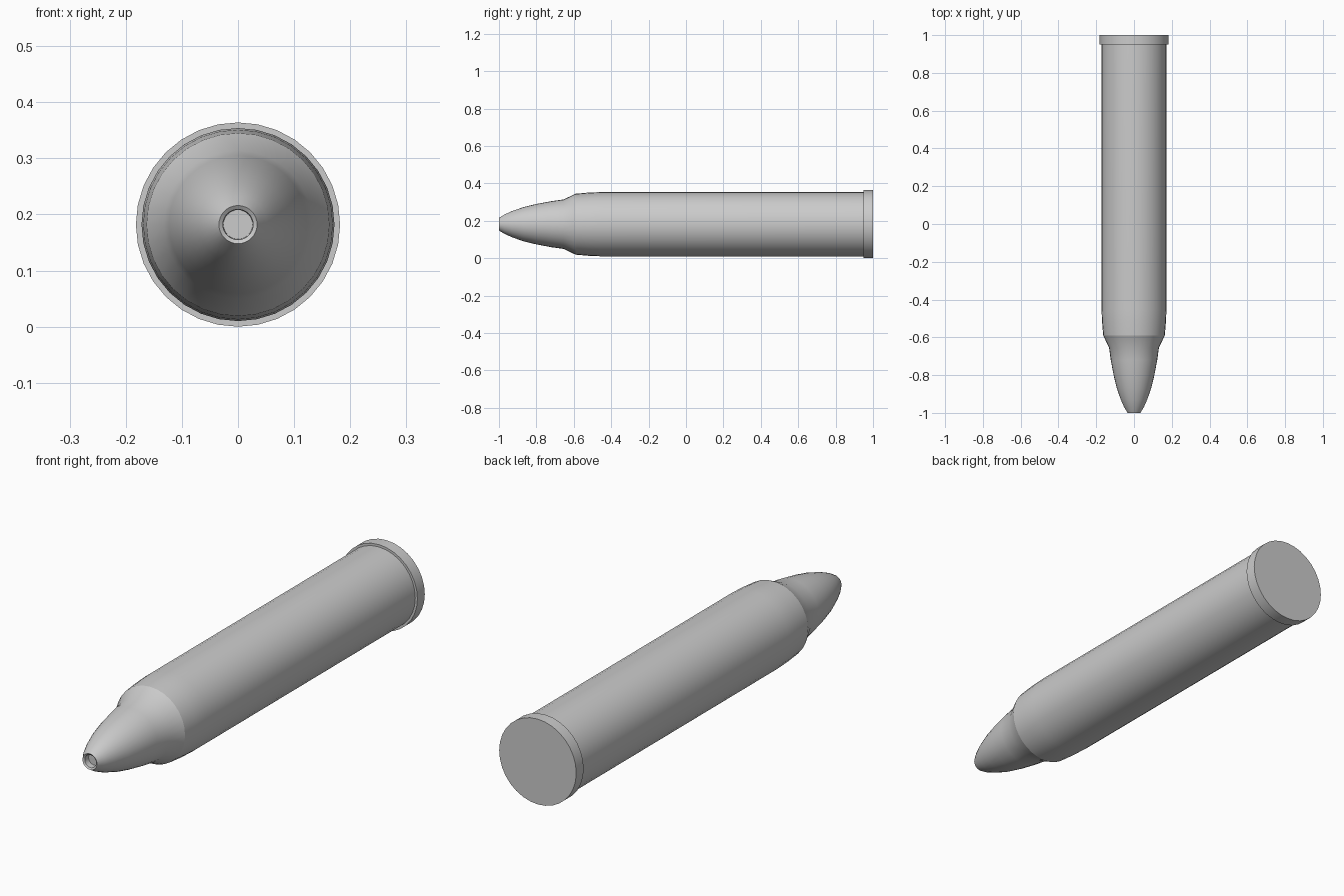
import bpy, bmesh, math

if "Cube" in bpy.data.objects:
    bpy.data.objects.remove(bpy.data.objects["Cube"])

SIDES = 32
RIM_R = 0.182


def lathe(name, profile):
    """Revolve (y, radius) points around the long axis and cap both ends."""
    bm = bmesh.new()
    rings = []
    for y, r in profile:
        rings.append([bm.verts.new((r * math.sin(2 * math.pi * i / SIDES), y,
                                    RIM_R + r * math.cos(2 * math.pi * i / SIDES)))
                      for i in range(SIDES)])
    for a, b in zip(rings, rings[1:]):
        for i in range(SIDES):
            j = (i + 1) % SIDES
            bm.faces.new((a[i], a[j], b[j], b[i]))
    bm.faces.new(rings[0])
    bm.faces.new(rings[-1])
    bmesh.ops.recalc_face_normals(bm, faces=bm.faces[:])
    mesh = bpy.data.meshes.new(name)
    bm.to_mesh(mesh)
    bm.free()
    ob = bpy.data.objects.new(name, mesh)
    bpy.context.collection.objects.link(ob)
    bpy.ops.object.select_all(action='DESELECT')
    ob.select_set(True)
    bpy.context.view_layer.objects.active = ob
    bpy.ops.object.shade_smooth_by_angle(angle=math.radians(20))
    return ob


# Whole solid: flat base with rim, body, sloped shoulder, curved nose, recessed tip
lathe("shell", [
    (1.0, RIM_R), (0.95, RIM_R), (0.95, 0.172),
    (-0.45, 0.172), (-0.52, 0.169), (-0.59, 0.163),
    (-0.655, 0.132), (-0.72, 0.123), (-0.80, 0.108), (-0.87, 0.091),
    (-0.93, 0.070), (-0.97, 0.052), (-1.0, 0.034),
    (-0.995, 0.027), (-0.97, 0.026),
])
